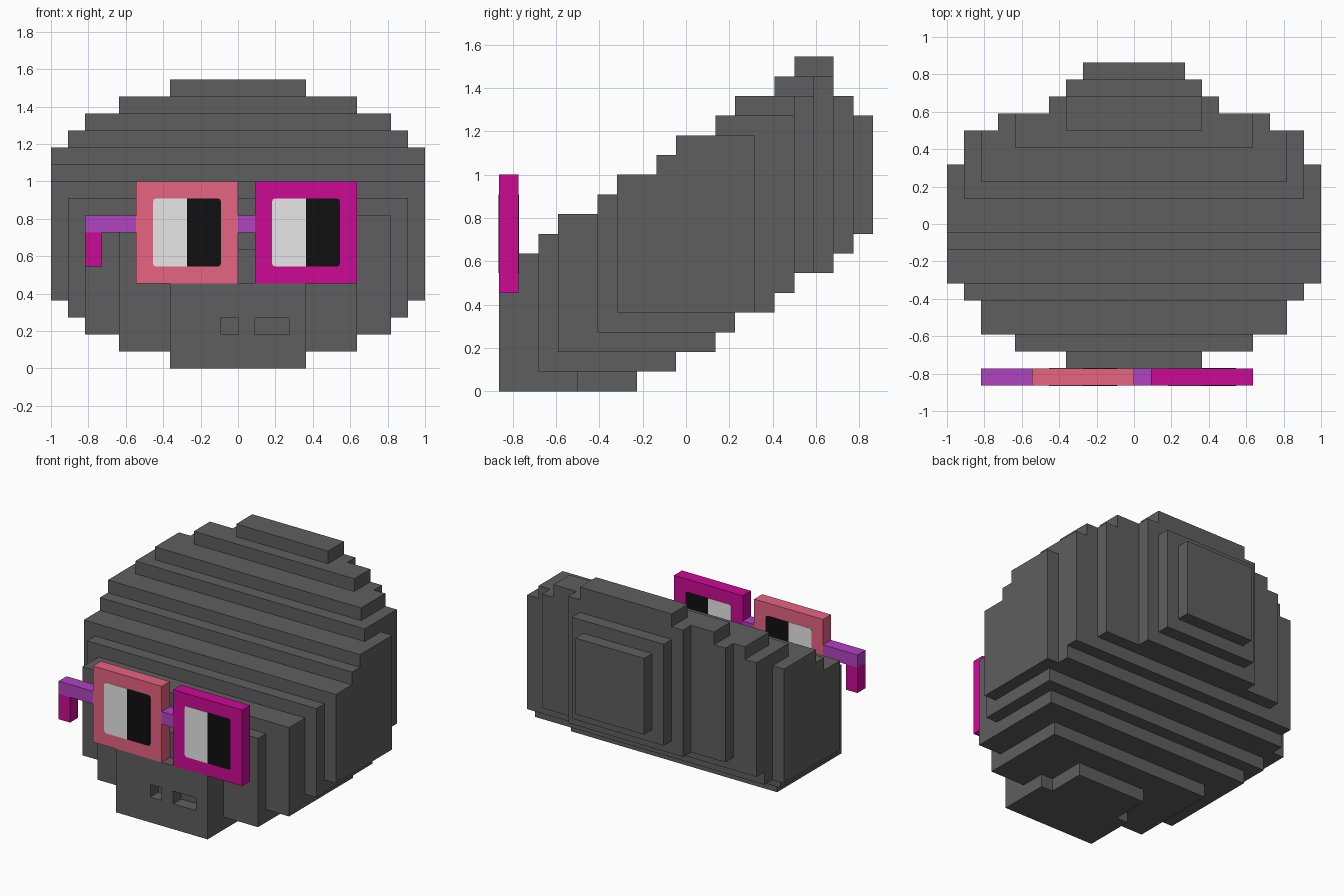
import bpy, bmesh, math
from mathutils import Vector

if "Cube" in bpy.data.objects:
    bpy.data.objects.remove(bpy.data.objects["Cube"])

U = 1 / 11            # block size
Y0 = -9.5 * U         # front plane


def material(name, rgb):
    m = bpy.data.materials.new(name)
    m.diffuse_color = (*rgb, 1)
    m.use_nodes = True
    m.node_tree.nodes["Principled BSDF"].inputs["Base Color"].default_value = m.diffuse_color
    return m


GRAY = material("dark gray", (0.113, 0.113, 0.113))
SALMON = material("salmon", (0.82, 0.129, 0.232))
MAGENTA = material("magenta", (0.604, 0.003, 0.305))
PURPLE = material("purple", (0.433, 0.056, 0.532))
WHITE = material("lens white", (0.8, 0.8, 0.8))
BLACK = material("lens black", (0.005, 0.005, 0.005))


def finish(name, bm, mat):
    bmesh.ops.recalc_face_normals(bm, faces=bm.faces)
    me = bpy.data.meshes.new(name)
    bm.to_mesh(me)
    bm.free()
    me.materials.append(mat)
    ob = bpy.data.objects.new(name, me)
    bpy.context.collection.objects.link(ob)
    return ob


def block(name, x0, x1, z0, z1, mat, grow=0.0, round_x=None):
    """One block-deep box at the front, sizes in blocks; round_x rounds the corners on that side."""
    bm = bmesh.new()
    bmesh.ops.create_cube(bm, size=1)
    for v in bm.verts:
        v.co = Vector(((x0 + x1) / 2 * U + v.co.x * (x1 - x0) * U,
                       Y0 + U / 2 + v.co.y * (U + 2 * grow),
                       (z0 + z1) / 2 * U + v.co.z * (z1 - z0) * U))
    if round_x is not None:
        corners = [e for e in bm.edges
                   if all(abs(v.co.x - round_x * U) < 1e-4 for v in e.verts)
                   and abs(e.verts[0].co.y - e.verts[1].co.y) > U / 2]
        bmesh.ops.bevel(bm, geom=corners, offset=0.016, segments=2,
                        profile=0.5, affect='EDGES')
    return finish(name, bm, mat)


# Stepped body: half width by layer, half width by depth, depth range by layer
layer_half = [4, 7, 9, 10] + [11] * 9 + [10, 9, 7, 4]
depth_half = [4, 4, 7, 9, 9, 10] + [11] * 7 + [10, 10, 8, 5, 4, 3]
front = [0, 0, 0, 0, 0, 1, 1, 2, 3, 5, 6, 8, 9, 11, 12, 14, 15]
back = [7, 9, 11, 12, 14, 15, 17, 18] + [19] * 6 + [18, 17, 17]

cells = set()
for k in range(17):
    for j in range(front[k], back[k]):
        h = min(layer_half[k], depth_half[j])
        if k == 0 and j >= 4:      # chin narrows behind
            h = 3
        cells.update((i, j, k) for i in range(-h, h))

# Nostrils, one block deep
cells -= {(-1, 0, 2), (1, 0, 2), (2, 0, 2)}

# Skin the outside of the block volume
bm = bmesh.new()
corner_verts = {}


def corner(p):
    if p not in corner_verts:
        corner_verts[p] = bm.verts.new((p[0] * U, Y0 + p[1] * U, p[2] * U))
    return corner_verts[p]


for c in cells:
    for axis in range(3):
        for side in (0, 1):
            n = list(c)
            n[axis] += 2 * side - 1
            if tuple(n) in cells:
                continue
            quad = []
            for a, b in ((0, 0), (1, 0), (1, 1), (0, 1)):
                p = list(c)
                p[axis] += side
                p[(axis + 1) % 3] += a
                p[(axis + 2) % 3] += b
                quad.append(corner(tuple(p)))
            bm.faces.new(quad if side else quad[::-1])
bm.normal_update()
bmesh.ops.dissolve_limit(bm, angle_limit=math.radians(1),
                         verts=bm.verts, edges=bm.edges)
finish("body", bm, GRAY)

# Glasses: two square frames with split lenses
for side, x, mat in (("left", -6, SALMON), ("right", 1, MAGENTA)):
    block(side + "_frame", x, x + 6, 5, 11, mat)
    block(side + "_lens_light", x + 1, x + 3, 6, 10, WHITE, 0.002, x + 1)
    block(side + "_lens_dark", x + 3, x + 5, 6, 10, BLACK, 0.002, x + 5)

# Bridge, arm and arm tip
block("bridge", 0, 1, 8, 9, PURPLE)
block("glasses_arm", -9, -6, 8, 9, PURPLE)
block("arm_tip", -9, -8, 6, 8, MAGENTA)
